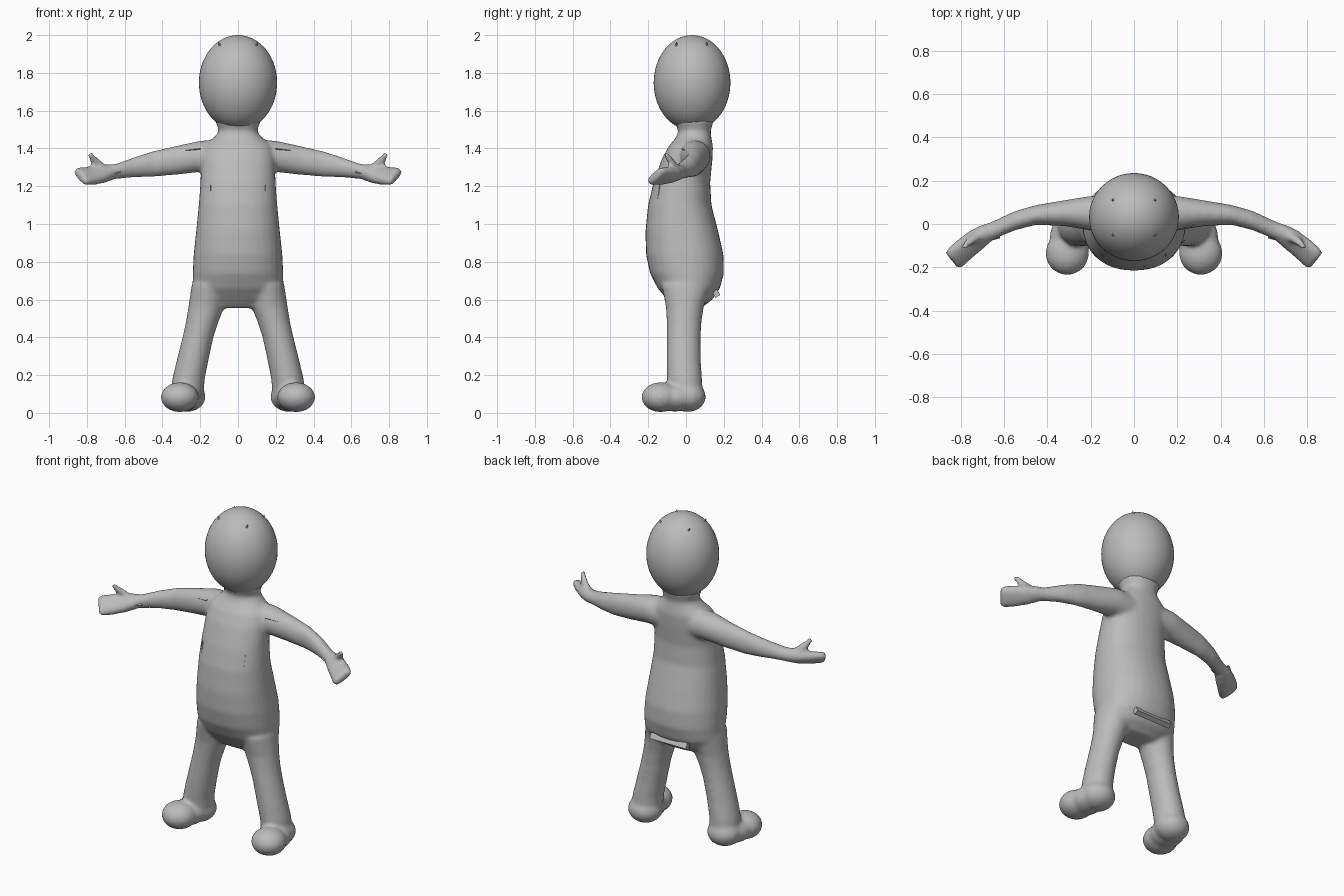
import bpy, bmesh, math
from mathutils import Vector, Matrix

cube = bpy.data.objects.get("Cube")
if cube:
    bpy.data.objects.remove(cube, do_unlink=True)

grey = bpy.data.materials.new("plain_grey")
grey.use_nodes = True
grey.diffuse_color = (0.5, 0.5, 0.5, 1)
grey.node_tree.nodes["Principled BSDF"].inputs["Base Color"].default_value = (0.5, 0.5, 0.5, 1)

X, Y, Z = Vector((1, 0, 0)), Vector((0, 1, 0)), Vector((0, 0, 1))


def loft(bm, rings, u, v, power=1.0, sides=32):
    """Skin rings of (x, y, z, radius along u, radius along v) and cap the ends."""
    loops = []
    for x, y, z, ru, rv in rings:
        loop = []
        for i in range(sides):
            a = 2 * math.pi * i / sides
            c, s = math.cos(a), math.sin(a)
            c = math.copysign(abs(c) ** power, c)
            s = math.copysign(abs(s) ** power, s)
            loop.append(bm.verts.new(Vector((x, y, z)) + u * (c * ru) + v * (s * rv)))
        loops.append(loop)
    faces = [bm.faces.new(loops[0]), bm.faces.new(loops[-1])]
    for a, b in zip(loops, loops[1:]):
        for i in range(sides):
            j = (i + 1) % sides
            faces.append(bm.faces.new((a[i], a[j], b[j], b[i])))
    bmesh.ops.recalc_face_normals(bm, faces=faces)


def ball(bm, centre, size, turn=0):
    m = Matrix.Translation(centre) @ Matrix.Rotation(turn, 4, "Z") @ Matrix.Diagonal((*size, 1))
    bmesh.ops.create_uvsphere(bm, u_segments=48, v_segments=32, radius=1, matrix=m)


def finish(bm, name):
    me = bpy.data.meshes.new(name)
    bm.to_mesh(me)
    bm.free()
    ob = bpy.data.objects.new(name, me)
    bpy.context.collection.objects.link(ob)
    me.materials.append(grey)
    for p in me.polygons:
        p.use_smooth = True
    return ob


# torso and neck
bm = bmesh.new()
loft(bm, [(0, 0.01, 0.555, 0.15, 0.07), (0, 0.02, 0.60, 0.22, 0.12),
          (0, 0.015, 0.66, 0.24, 0.165), (0, 0.005, 0.74, 0.24, 0.196),
          (0, -0.007, 0.84, 0.235, 0.205), (0, -0.022, 0.96, 0.222, 0.193),
          (0, -0.033, 1.10, 0.208, 0.168), (0, -0.022, 1.22, 0.199, 0.15),
          (0, 0.005, 1.34, 0.196, 0.135), (0, 0.025, 1.41, 0.185, 0.118),
          (0, 0.04, 1.455, 0.13, 0.095), (0, 0.045, 1.49, 0.1, 0.085),
          (0, 0.04, 1.56, 0.125, 0.11)], X, Y, 0.9)

for s in (-1, 1):
    # arm
    loft(bm, [(s * 0.08, 0.045, 1.355, 0.085, 0.09), (s * 0.2, 0.05, 1.358, 0.08, 0.083),
              (s * 0.32, 0.05, 1.338, 0.06, 0.077), (s * 0.45, 0.042, 1.318, 0.046, 0.068),
              (s * 0.55, 0.015, 1.3, 0.045, 0.054), (s * 0.64, -0.025, 1.28, 0.043, 0.041),
              (s * 0.72, -0.055, 1.268, 0.042, 0.036)], Y, Z)
    # mitten hand, with the palm tipped forward and up
    across = Vector((s * 0.5, 0.62, 0.6)).normalized()
    along = Vector((s * 0.75, -0.65, -0.08)).normalized()
    thick = across.cross(along).normalized()
    loft(bm, [(s * 0.67, -0.035, 1.275, 0.042, 0.04), (s * 0.73, -0.075, 1.262, 0.056, 0.038),
              (s * 0.78, -0.115, 1.255, 0.062, 0.032), (s * 0.825, -0.155, 1.252, 0.064, 0.027),
              (s * 0.84, -0.17, 1.252, 0.056, 0.022)], across, thick, 0.8)
    # thumb
    loft(bm, [(s * 0.70, -0.05, 1.275, 0.026, 0.026), (s * 0.74, -0.068, 1.318, 0.024, 0.022),
              (s * 0.768, -0.088, 1.345, 0.02, 0.02), (s * 0.786, -0.108, 1.375, 0.015, 0.015)],
         Vector((s * 0.75, 0, -0.65)), Y)
    # leg
    loft(bm, [(s * 0.15, 0, 0.68, 0.095, 0.13), (s * 0.168, -0.006, 0.56, 0.095, 0.1),
              (s * 0.19, -0.01, 0.48, 0.086, 0.092), (s * 0.212, -0.012, 0.4, 0.082, 0.089),
              (s * 0.24, -0.012, 0.28, 0.084, 0.09), (s * 0.262, -0.008, 0.18, 0.086, 0.093),
              (s * 0.27, 0, 0.08, 0.088, 0.09)], X, Y)
    # foot
    ball(bm, (s * 0.272, 0.008, 0.085), (0.1, 0.097, 0.08))
    ball(bm, (s * 0.292, -0.06, 0.08), (0.096, 0.11, 0.073))
    ball(bm, (s * 0.308, -0.135, 0.083), (0.1, 0.1, 0.079))

# fuse the limbs into one soft skin
body = finish(bm, "body")
fuse = body.modifiers.new("fuse", "REMESH")
fuse.mode = "VOXEL"
fuse.voxel_size = 0.011
fuse.use_smooth_shade = True
soften = body.modifiers.new("soften", "SMOOTH")
soften.factor = 0.5
soften.iterations = 9

# head
bm = bmesh.new()
ball(bm, (0, 0.032, 1.748), (0.207, 0.203, 0.252))
finish(bm, "head")


def sliver(name, a, b, width):
    """Thin pointed strip running from a to b."""
    bm = bmesh.new()
    a, b = Vector(a), Vector(b)
    turn = (b - a).to_track_quat("Z", "Y").to_matrix().to_4x4()
    m = Matrix.Translation((a + b) / 2) @ turn @ Matrix.Diagonal((width, width, (b - a).length, 1))
    bmesh.ops.create_cone(bm, cap_ends=True, segments=4, radius1=1, radius2=0.3, depth=1, matrix=m)
    ob = finish(bm, name)
    for p in ob.data.polygons:
        p.use_smooth = False


# raised creases on the chest and arms, and small nubs on the head
for side, s in (("right", -1), ("left", 1)):
    sliver(side + "_chest_crease", (s * 0.14, -0.16, 1.05), (s * 0.147, -0.139, 1.21), 0.008)
    sliver(side + "_shoulder_crease", (s * 0.2, -0.02, 1.40), (s * 0.28, -0.006, 1.39), 0.006)
    sliver(side + "_wrist_crease", (s * 0.62, -0.06, 1.275), (s * 0.67, -0.078, 1.262), 0.006)
    for spot, y in (("front", -0.05), ("back", 0.11)):
        sliver(side + "_" + spot + "_head_nub", (s * 0.093, y, 1.94), (s * 0.103, y, 1.962), 0.008)

# strip under the seat
bm = bmesh.new()
m = Matrix.Translation((0, 0.16, 0.632)) @ Matrix.Rotation(0.5, 4, "X") @ Matrix.Diagonal((0.25, 0.03, 0.035, 1))
bmesh.ops.create_cube(bm, size=1, matrix=m)
strip = finish(bm, "seat_strip")
for p in strip.data.polygons:
    p.use_smooth = False
